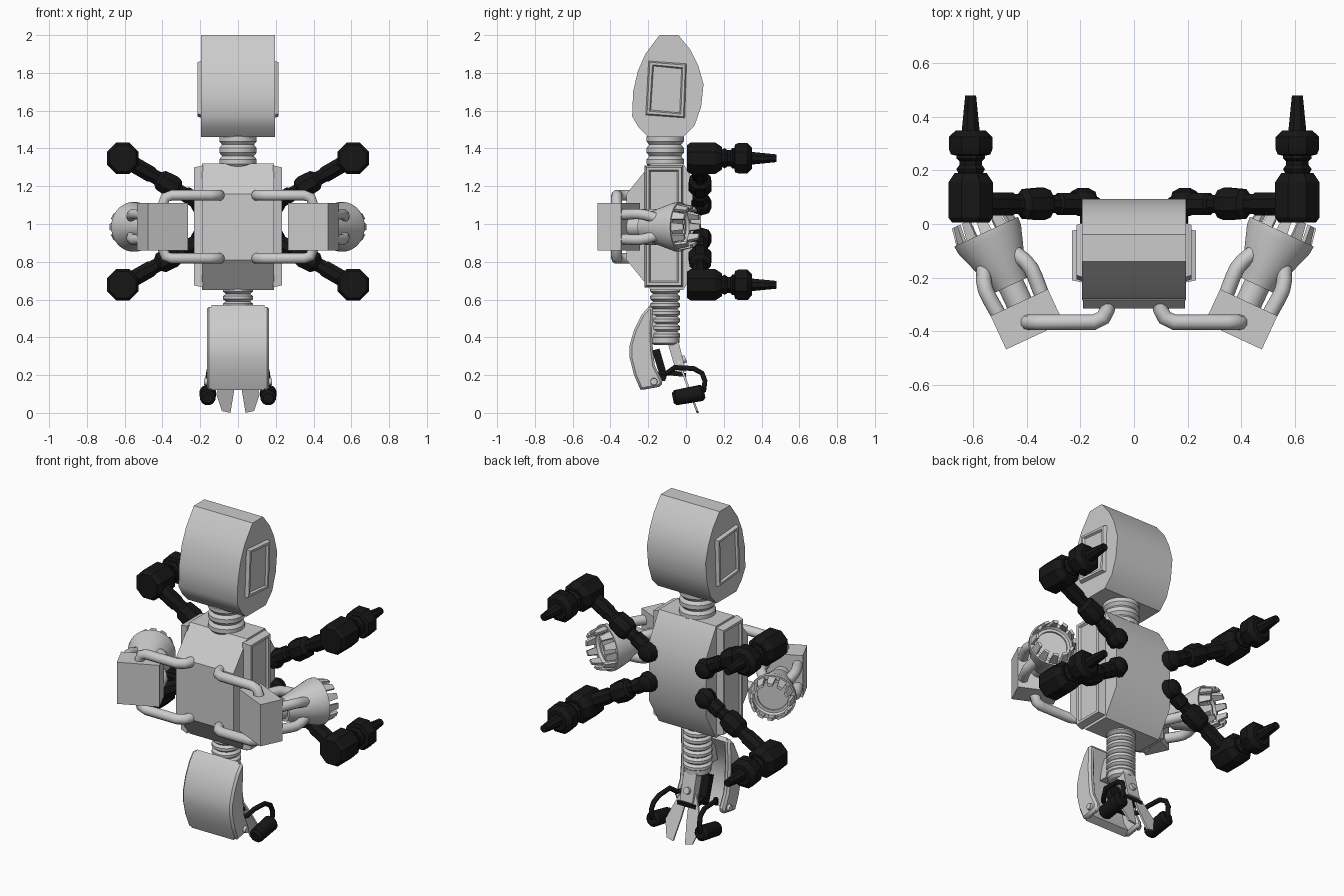
import bpy, bmesh, math
from mathutils import Vector

if "Cube" in bpy.data.objects:
    bpy.data.objects.remove(bpy.data.objects["Cube"])


def material(name, c):
    m = bpy.data.materials.new(name)
    m.diffuse_color = (*c, 1)
    m.use_nodes = True
    m.node_tree.nodes["Principled BSDF"].inputs["Base Color"].default_value = m.diffuse_color
    return m


GREY = material("light grey", (0.6, 0.6, 0.6))
BLACK = material("black", (0.008, 0.008, 0.008))


def finish(name, bm, mat, angle=32):
    bmesh.ops.recalc_face_normals(bm, faces=bm.faces)
    me = bpy.data.meshes.new(name)
    bm.to_mesh(me)
    bm.free()
    me.materials.append(mat)
    me.shade_smooth()
    me.set_sharp_from_angle(angle=math.radians(angle))
    ob = bpy.data.objects.new(name, me)
    bpy.context.collection.objects.link(ob)
    return ob


def loft(name, rings, mat, caps=True, angle=32):
    """Skin a list of equal-length point rings."""
    bm = bmesh.new()
    vs = [[bm.verts.new(p) for p in r] for r in rings]
    n = len(rings[0])
    for a, b in zip(vs, vs[1:]):
        for i in range(n):
            j = (i + 1) % n
            bm.faces.new((a[i], a[j], b[j], b[i]))
    if caps:
        bm.faces.new(vs[0])
        bm.faces.new(vs[-1])
    return finish(name, bm, mat, angle)


def prism(name, yz, x0, x1, mat, angle=32):
    return loft(name, [[(x, y, z) for y, z in yz] for x in (x0, x1)], mat, angle=angle)


def lathe(name, prof, origin, axis, mat, sides=24, angle=32):
    """Revolve (distance, radius) pairs about an axis."""
    q = Vector(axis).to_track_quat('Z', 'Y')
    o = Vector(origin)
    rings = []
    for h, r in prof:
        ring = []
        for i in range(sides):
            a = math.tau * (i + 0.5) / sides
            ring.append(o + q @ Vector((r * math.cos(a), r * math.sin(a), h)))
        rings.append(ring)
    return loft(name, rings, mat, angle=angle)


def tube(name, pts, r, mat):
    cu = bpy.data.curves.new(name, 'CURVE')
    cu.dimensions = '3D'
    cu.bevel_depth = r
    cu.bevel_resolution = 3
    cu.use_fill_caps = True
    sp = cu.splines.new('POLY')
    sp.points.add(len(pts) - 1)
    for p, c in zip(sp.points, pts):
        p.co = (*c, 1)
    sp.use_smooth = True
    cu.materials.append(mat)
    ob = bpy.data.objects.new(name, cu)
    bpy.context.collection.objects.link(ob)
    bpy.ops.object.select_all(action='DESELECT')
    ob.select_set(True)
    bpy.context.view_layer.objects.active = ob
    bpy.ops.object.convert(target='MESH')


def side_panel(name, s, yz, x0, x1, lip, depth):
    """Raised side frame with a recessed centre."""
    cy = sum(p[0] for p in yz) / 4
    cz = sum(p[1] for p in yz) / 4

    def ring(x, d):
        return [(s * x, y - math.copysign(d, y - cy), z - math.copysign(d, z - cz)) for y, z in yz]
    loft(name, [ring(x0, 0), ring(x1, lip * 0.4), ring(x1, lip), ring(x1 - depth, lip * 1.3)], GREY)


def ribs(z0, z1, n, r, R):
    h = (z1 - z0) / n
    prof = []
    for i in range(n):
        z = z0 + i * h
        prof += [(z, r), (z + h * .3, R), (z + h * .7, R)]
    return prof + [(z1, r)]


# head and neck
prism("head", [(-.14, 2), (-.04, 2), (.025, 1.92), (.065, 1.84), (.093, 1.74), (.08, 1.62),
               (.045, 1.52), (-.015, 1.46), (-.2, 1.46), (-.25, 1.51), (-.285, 1.57),
               (-.28, 1.7), (-.255, 1.81), (-.215, 1.9)], -.195, .195, GREY, 38)
lathe("neck", ribs(1.3, 1.48, 3, .085, .1), (0, -.11, 0), (0, 0, 1), GREY)

# torso
prism("torso", [(-.185, 1.32), (-.015, 1.32), (.08, 1.16), (.08, .81), (-.015, .65),
                (-.185, .65), (-.315, .81), (-.315, 1.16)], -.19, .19, GREY)

# ribbed spine
lathe("spine", ribs(.39, .67, 7, .065, .08), (0, -.11, 0), (0, 0, 1), GREY)
lathe("spine_end", [(.36, .06), (.37, .075), (.4, .075)], (0, -.11, 0), (0, 0, 1), GREY)

# curved hip shield: hollow shell between two cheeks
outer = [(-.19, .57), (-.235, .52), (-.275, .44), (-.298, .36), (-.298, .29), (-.275, .2), (-.24, .12)]
cheek = [(-.13, .14), (-.125, .17), (-.165, .25), (-.175, .33), (-.18, .42), (-.175, .55)]
inner = [(-.2, .14), (-.235, .2), (-.255, .29), (-.255, .36), (-.235, .43), (-.2, .5), (-.175, .55)]
prism("hip_shell", outer + inner, -.14, .14, GREY)
for s in (1, -1):
    ob = prism("hip_cheek", outer + cheek, s * .125, s * .165, GREY)
    bv = ob.modifiers.new("edge", 'BEVEL')
    bv.width = .012
    bv.segments = 1
    bv.limit_method = 'ANGLE'
    bv.angle_limit = math.radians(50)
    lathe("hip_bolt", [(0, .02), (.018, .018)], (s * .163, -.17, .165), (s, 0, 0), GREY, 12)
prism("hip_neck", [(-.2, .52), (-.11, .52), (-.11, .4), (-.23, .4)], -.05, .05, GREY)


# tail pivot and spread blades
def tail_y(z):
    return -.06 + (.33 - z) * .37


prism("tail_pivot", [(-.1, .38), (-.04, .38), (.0, .22), (-.05, .21)], -.042, .042, GREY)
lathe("tail_bolt", [(0, .022), (.02, .02)], (0, -.02, .28), (0, .94, .34), GREY, 12)
blade = [(0, .3), (.035, .29), (.085, .18), (.115, .1), (.085, .01), (.04, 0), (.02, .12)]
for s in (1, -1):
    loft("tail_blade", [[(s * x, tail_y(z) + d, z) for x, z in blade] for d in (-.006, .006)], GREY)

# hip strut and rear crossbar
prism("hip_strut", [(-.18, .33), (-.14, .34), (-.1, .2), (0, .19), (0, .21), (-.09, .23), (-.11, .17), (-.13, .17)],
      -.06, .06, BLACK)

for s in (1, -1):
    # side panels of head and torso
    side_panel("head_panel", s, [(-.2, 1.865), (.005, 1.85), (-.005, 1.56), (-.215, 1.575)],
               .19, .215, .022, .012)
    side_panel("torso_panel", s, [(-.22, 1.31), (-.015, 1.31), (-.015, .665), (-.22, .665)],
               .185, .232, .025, .012)

    # foot frame and roller
    tube("foot_frame", [(s * .1, -.14, .21), (s * .13, -.1, .21), (s * .15, -.06, .24), (s * .15, .04, .235),
                        (s * .155, .085, .21), (s * .16, .1, .17), (s * .16, .095, .12), (s * .16, .06, .1)],
         .014, BLACK)
    lathe("foot_roller", [(0, .028), (.015, .042), (.155, .045), (.17, .03)],
          (s * .16, -.07, .078), (0, .98, .18), BLACK, 12)

    # thruster frame: w across, u along the axis, z up
    t = math.radians(25)

    def P(w, u, z, s=s, t=t):
        return Vector((s * (.4 + w * math.cos(t) + u * math.sin(t)),
                       -.355 - w * math.sin(t) + u * math.cos(t), .985 + z))
    axis = P(0, 1, 0) - P(0, 0, 0)
    loft("thruster_box", [[P(w, u, z) for w, z in ((-.118, -.125), (.118, -.125), (.118, .125), (-.118, .125))]
                          for u in (-.07, .068)], GREY)
    lathe("thruster_nozzle", [(.06, .05), (.14, .05), (.14, .068), (.17, .075), (.33, .13), (.36, .132),
                              (.36, .108), (.345, .1), (.345, .085), (.335, .085)], P(0, 0, 0), axis, GREY, 32)
    # nozzle teeth
    for k in range(12):
        a0 = math.tau * k / 12
        rings = []
        for u, r, half in ((.345, .128, .19), (.425, .112, .14)):
            rings.append([P(rr * math.cos(a0 + d), u, rr * math.sin(a0 + d))
                          for rr, d in ((r, -half), (r, half), (r - .016, half), (r - .016, -half))])
        loft("nozzle_tooth", rings, GREY)
    for v in (1, -1):
        # feed hoses from box to nozzle
        for w in (1, -1):
            tube("thruster_hose", [P(w * .088, .05, v * .065), P(w * .094, .13, v * .068),
                                   P(w * .094, .165, v * .068), P(w * .085, .2, v * .062),
                                   P(w * .06, .25, v * .045)], .029, GREY)
        # pipes from torso to box
        z = .985 + v * .167
        tube("support_pipe", [(s * .095, -.28, z), (s * .1, -.32, z), (s * .115, -.35, z), (s * .15, -.367, z),
                              (s * .35, -.367, z), (s * .385, -.367, z - v * .012),
                              (s * .4, -.367, z - v * .06)], .029, GREY)

        # jointed rear arm
        def A(x, y, h, s=s, v=v):
            return Vector((s * x, y, 1.013 + v * h))
        base, wrist = A(.2, .075, .1), A(.61, .075, .335)
        d = wrist - base
        L = d.length
        lathe("arm_shoulder", [(0, .02), (.015, .048), (.05, .06), (.09, .048), (.105, .02)],
              A(.19, .03, .09), (0, 1, 0), BLACK, 12)
        lathe("arm_upper", [(0, .045), (.09, .045), (.1, .036), (.13, .036), (.14, .055), (.17, .066),
                            (.24, .06), (.26, .04), (.29, .04), (.3, .046), (L, .046)], base, d, BLACK, 8)
        lathe("arm_wrist", [(0, .075), (.02, .09), (.15, .09), (.185, .065), (.185, .05), (.2, .058),
                            (.215, .046), (.23, .046), (.24, .058), (.25, .058), (.255, .08), (.275, .088),
                            (.32, .088), (.345, .06), (.345, .036), (.475, .022)],
              A(.61, .005, .335), (0, 1, 0), BLACK, 8)
